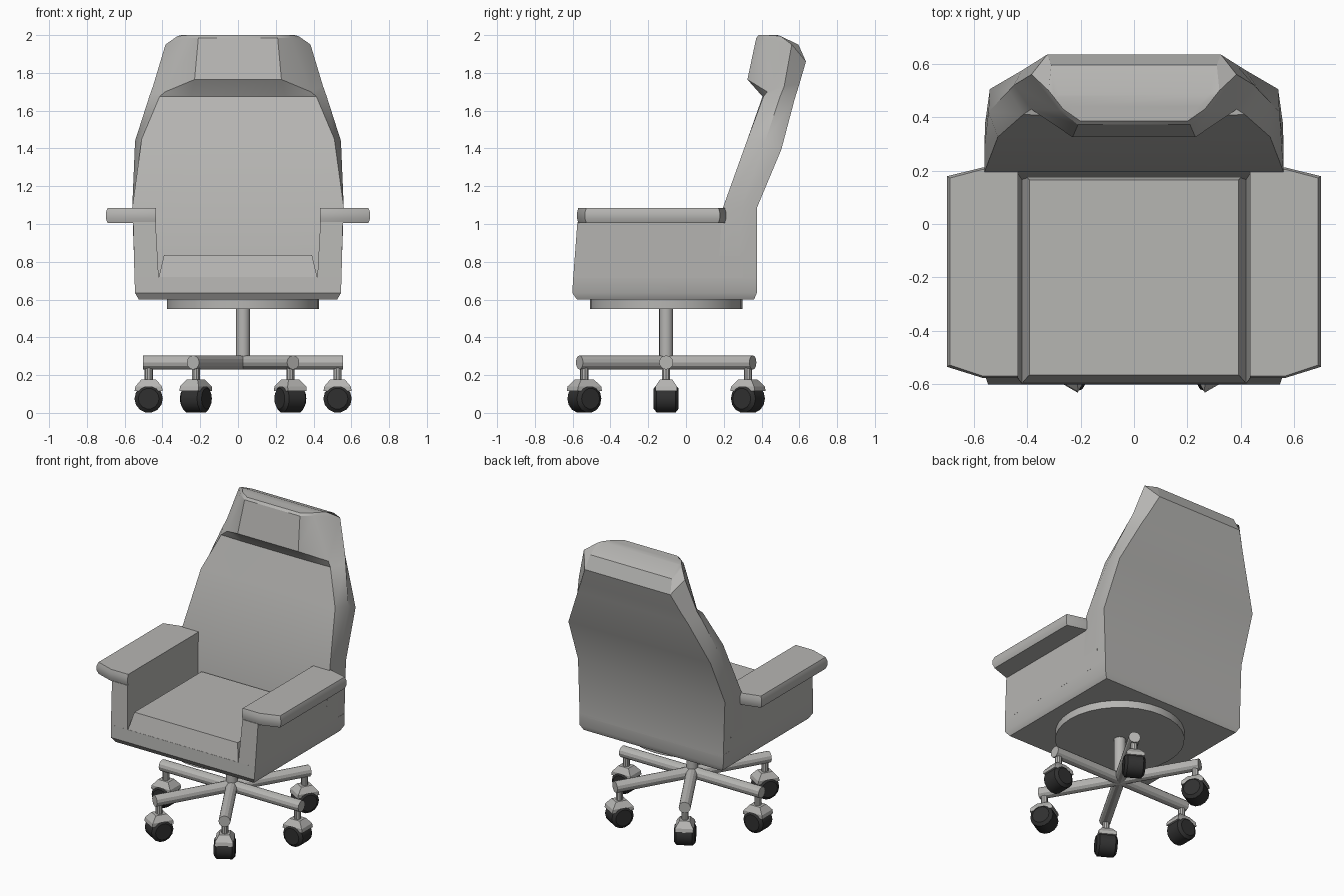
import bpy, bmesh, math
from mathutils import Matrix, Vector

if "Cube" in bpy.data.objects:
    bpy.data.objects.remove(bpy.data.objects["Cube"])


def material(name, rgb):
    m = bpy.data.materials.new(name)
    m.diffuse_color = (*rgb, 1)
    m.use_nodes = True
    m.node_tree.nodes["Principled BSDF"].inputs["Base Color"].default_value = m.diffuse_color
    return m


GREY = material("warm grey", (0.47, 0.465, 0.45))
DARK = material("dark rubber", (0.03, 0.03, 0.03))


def loft(name, rings, mat, matrix=Matrix()):
    """Skin a stack of equal-sized rings and cap both ends."""
    bm = bmesh.new()
    vs = [[bm.verts.new(matrix @ Vector(p)) for p in r] for r in rings]
    n = len(rings[0])
    for a, b in zip(vs, vs[1:]):
        for i in range(n):
            j = (i + 1) % n
            bm.faces.new((a[i], a[j], b[j], b[i]))
    bm.faces.new(vs[0])
    bm.faces.new(vs[-1])
    bmesh.ops.recalc_face_normals(bm, faces=bm.faces)
    me = bpy.data.meshes.new(name)
    bm.to_mesh(me)
    bm.free()
    me.materials.append(mat)
    ob = bpy.data.objects.new(name, me)
    bpy.context.collection.objects.link(ob)
    bpy.ops.object.select_all(action='DESELECT')
    ob.select_set(True)
    bpy.context.view_layer.objects.active = ob
    bpy.ops.object.shade_smooth_by_angle(angle=math.radians(28))
    return ob


def rect(x0, x1, y0, y1, z):
    return [(x0, y0, z), (x1, y0, z), (x1, y1, z), (x0, y1, z)]


def lathe(name, profile, n, mat, matrix=Matrix()):
    """Turn (radius, height) points round the local z axis."""
    rings = [[(r * math.cos(2 * math.pi * i / n), r * math.sin(2 * math.pi * i / n), h)
              for i in range(n)] for r, h in profile]
    return loft(name, rings, mat, matrix)


# Seat body
loft("seat_body", [rect(-.525, .525, -.577, .36, .6),
                   rect(-.545, .545, -.602, .375, .635),
                   rect(-.548, .548, -.597, .375, .72)], GREY)

# Seat cushion with sloping edges
loft("seat_cushion", [rect(-.42, .42, -.597, .2, .715),
                      rect(-.392, .392, -.565, .165, .835)], GREY)

# Side walls and armrests, mirrored left and right
rest = [(.435, -.57), (.565, -.57), (.69, -.528), (.69, .172), (.565, .205), (.435, .205)]
for side, s in (("left", -1), ("right", 1)):
    flip = Matrix.Scale(s, 4, (1, 0, 0))
    loft(side + "_side_wall", [rect(.42, .548, -.597, .3, .715),
                               rect(.436, .555, -.575, .3, 1.01)], GREY, flip)
    rings = []
    for z, g in ((1.005, 0), (1.03, .01), (1.06, .01), (1.085, 0)):
        rings.append([(x + (g if x > .6 else 0), y + math.copysign(g, y) * .7, z)
                      for x, y in rest])
    loft(side + "_armrest", rings, GREY, flip)

# Backrest and headrest: half sections from front to back, mirrored
half_sections = [
    [(.25, .165, .70), (.546, .165, .70), (.546, .28, .70), (.546, .375, .70)],
    [(.25, .195, 1.085), (.56, .195, 1.085), (.56, .29, 1.085), (.558, .375, 1.085)],
    [(.25, .326, 1.45), (.51, .326, 1.45), (.545, .42, 1.44), (.54, .505, 1.395)],
    [(.25, .405, 1.675), (.415, .41, 1.675), (.468, .50, 1.68), (.42, .575, 1.66)],
    [(.23, .325, 1.765), (.385, .43, 1.70), (.45, .52, 1.73), (.38, .60, 1.74)],
    [(.21, .372, 1.985), (.28, .425, 1.985), (.384, .56, 1.95), (.325, .635, 1.86)],
    [(.20, .385, 2.0), (.265, .43, 2.0), (.32, .50, 1.995), (.31, .595, 1.95)],
    [(.19, .40, 2.0), (.24, .44, 2.0), (.30, .475, 2.0), (.28, .485, 2.0)],
]
loft("backrest", [h + [(-x, y, z) for x, y, z in reversed(h)] for h in half_sections], GREY)

# Swivel plate and column
hub = Matrix.Translation((.027, -.105, 0))
lathe("swivel_plate", [(.403, .55), (.403, .602)], 32, GREY, hub)
lathe("column", [(.037, .24), (.037, .56)], 16, GREY, hub)

# Six legs, each with a caster
for k in range(6):
    turn = hub @ Matrix.Rotation(k * math.pi / 3, 4, 'Z')
    lathe(f"leg_{k + 1}", [(.0375, 0), (.0375, .53)], 12, GREY,
          turn @ Matrix.Translation((0, 0, .267)) @ Matrix.Rotation(math.pi / 2, 4, 'Y'))
    at = turn @ Matrix.Translation((.5, 0, 0))
    lathe(f"caster_stem_{k + 1}", [(.022, .16), (.022, .25)], 10, GREY, at)
    loft(f"caster_fork_{k + 1}", [rect(-.075, .075, -.057, .057, .115),
                                  rect(-.07, .07, -.057, .057, .14),
                                  rect(-.038, .038, -.032, .032, .178)], GREY, at)
    lathe(f"caster_wheel_{k + 1}", [(.055, -.066), (.075, -.05), (.075, .05), (.055, .066)],
          14, DARK, at @ Matrix.Translation((0, 0, .0755)) @ Matrix.Rotation(math.pi / 2, 4, 'X'))
